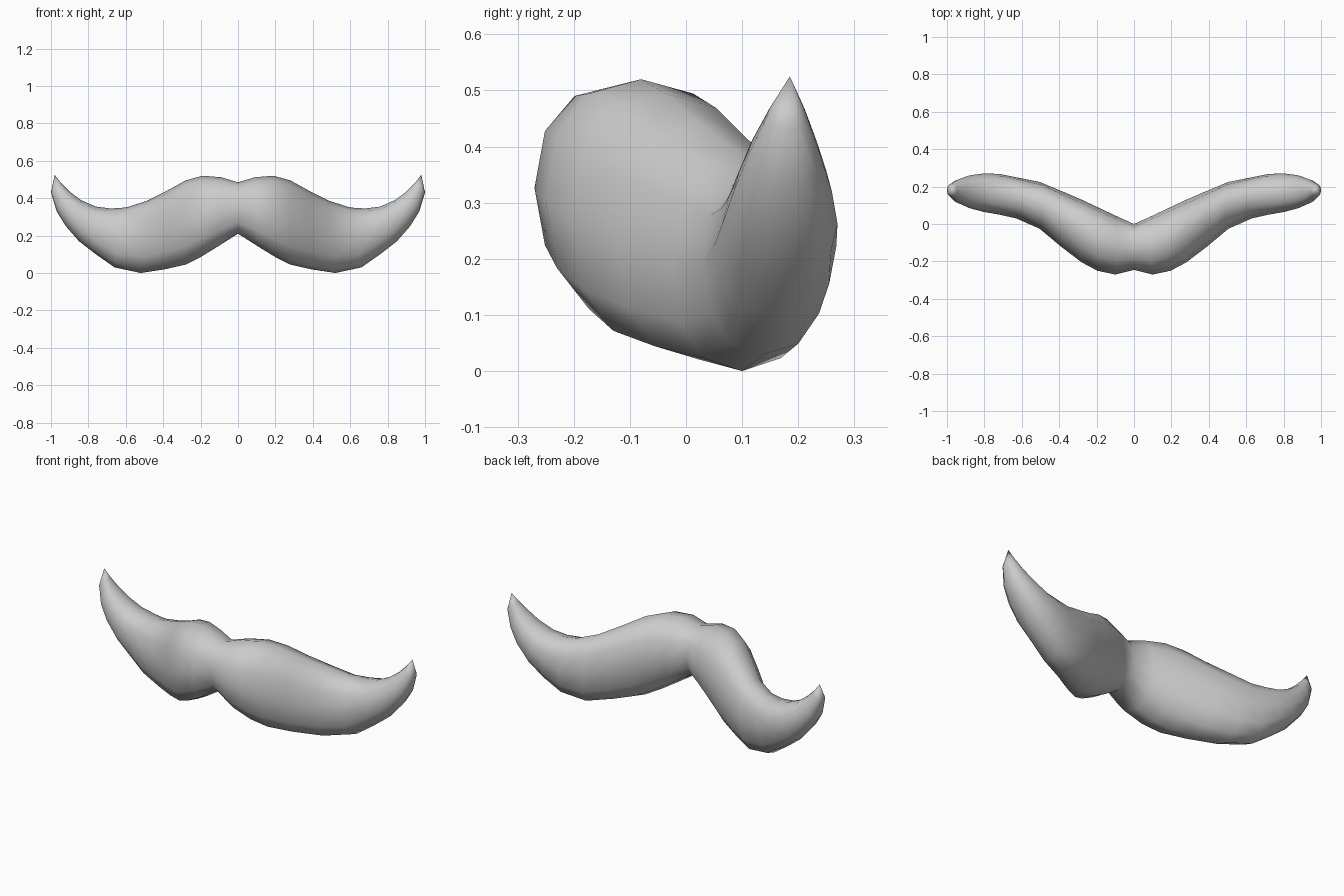
import bpy
import bmesh
import math

SIDES = 12

default_cube = bpy.data.objects.get("Cube")
if default_cube:
    bpy.data.objects.remove(default_cube, do_unlink=True)

# Matte grey hair
grey = bpy.data.materials.new("Hair grey")
grey.use_nodes = True
colour = (0.6, 0.6, 0.6, 1)
grey.diffuse_color = colour
grey.node_tree.nodes["Principled BSDF"].inputs["Base Color"].default_value = colour

# Sections from the middle to the curled end:
# top x, top z, bottom x, bottom z, front y, back y
sections = [
    (0, .485, 0, .21, -.245, 0),
    (.09, .512, .11, .14, -.27, .045),
    (.19, .52, .2, .085, -.25, .09),
    (.28, .495, .28, .045, -.205, .13),
    (.38, .44, .39, .02, -.125, .175),
    (.49, .385, .52, 0, -.025, .225),
    (.6, .35, .66, .03, .03, .25),
    (.68, .345, .76, .1, .05, .268),
    (.76, .355, .85, .17, .065, .27),
    (.84, .39, .92, .25, .085, .26),
    (.9, .435, .97, .33, .11, .24),
    (.945, .48, 1, .43, .145, .215),
]
tip_position = (.98, .525, .185)


def rounded(value):
    """Push a circle coordinate outwards for a slightly squarer section."""
    return math.copysign(abs(value) ** .87, value)


def add_section(bm, top_x, top_z, bottom_x, bottom_z, front, back):
    ring = []
    for i in range(SIDES):
        angle = math.tau * i / SIDES
        up = (1 + rounded(math.cos(angle))) / 2
        depth = (1 + rounded(math.sin(angle))) / 2
        ring.append(bm.verts.new((
            bottom_x + (top_x - bottom_x) * up,
            front + (back - front) * depth,
            bottom_z + (top_z - bottom_z) * up)))
    return ring


# Left half, lofted from section to section
bm = bmesh.new()
rings = [add_section(bm, *section) for section in sections]
tip_x, tip_z, tip_y = tip_position
tip = bm.verts.new((tip_x, tip_y, tip_z))
for inner, outer in zip(rings, rings[1:]):
    for i in range(SIDES):
        j = (i + 1) % SIDES
        bm.faces.new((inner[i], inner[j], outer[j], outer[i]))
for i in range(SIDES):
    bm.faces.new((rings[-1][i], rings[-1][(i + 1) % SIDES], tip))
bmesh.ops.recalc_face_normals(bm, faces=bm.faces)
if sum(f.normal.dot(f.calc_center_median() - tip.co * .5) for f in bm.faces) < 0:
    bmesh.ops.reverse_faces(bm, faces=bm.faces)
for face in bm.faces:
    face.smooth = True

mesh = bpy.data.meshes.new("moustache")
bm.to_mesh(mesh)
bm.free()
mesh.materials.append(grey)
moustache = bpy.data.objects.new("moustache", mesh)
bpy.context.collection.objects.link(moustache)

# Right half
mirror = moustache.modifiers.new("Mirror halves", "MIRROR")
mirror.use_axis[0] = True
mirror.use_clip = True
mirror.merge_threshold = .001
